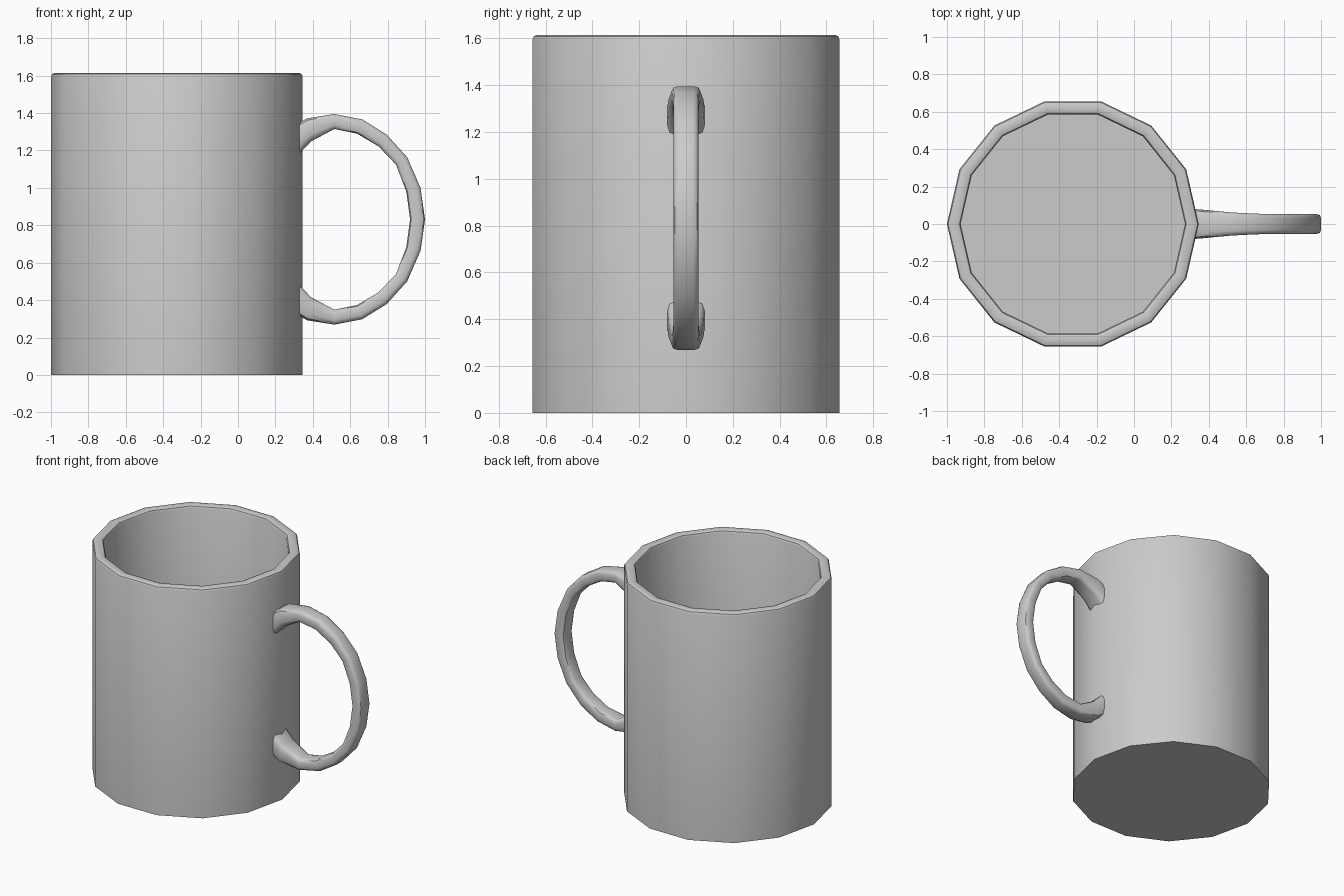
import bpy, bmesh
from math import sin, cos, pi

if "Cube" in bpy.data.objects:
    bpy.data.objects.remove(bpy.data.objects["Cube"])

CX, SIDES, MID_Z = -0.327, 14, 0.832


def finish(name, bm, angle):
    bmesh.ops.recalc_face_normals(bm, faces=bm.faces)
    mesh = bpy.data.meshes.new(name)
    bm.to_mesh(mesh)
    bm.free()
    ob = bpy.data.objects.new(name, mesh)
    bpy.context.collection.objects.link(ob)
    bpy.ops.object.select_all(action='DESELECT')
    ob.select_set(True)
    bpy.context.view_layer.objects.active = ob
    bpy.ops.object.shade_smooth_by_angle(angle=angle)
    return ob


def skin(bm, rings):
    # bridge successive vertex rings and cap both ends
    loops = [[bm.verts.new(p) for p in ring] for ring in rings]
    n = len(loops[0])
    for a, b in zip(loops, loops[1:]):
        for i in range(n):
            j = (i + 1) % n
            bm.faces.new((a[i], a[j], b[j], b[i]))
    bm.faces.new(loops[0])
    bm.faces.new(loops[-1])


# Mug body: hollow 14-sided cup with a softened rim
profile = [(0.673, 0), (0.673, 1.595), (0.667, 1.609), (0.653, 1.615),
           (0.62, 1.615), (0.606, 1.609), (0.6, 1.595), (0.6, 0.08)]
bm = bmesh.new()
skin(bm, [[(CX + r * cos(2 * pi * k / SIDES), r * sin(2 * pi * k / SIDES), z)
           for k in range(SIDES)] for r, z in profile])
finish("mug_body", bm, pi / 5)

# Handle: outer x, z, inner x, z, half width for the upper half
upper = [(0.315, 1.34, 0.315, 1.17, 0.08),
         (0.335, 1.352, 0.335, 1.19, 0.079),
         (0.37, 1.372, 0.39, 1.248, 0.075),
         (0.515, 1.395, 0.515, 1.315, 0.062),
         (0.665, 1.366, 0.637, 1.29, 0.055),
         (0.795, 1.285, 0.752, 1.222, 0.053),
         (0.905, 1.163, 0.845, 1.124, 0.053),
         (0.976, 1.0, 0.9, 0.98, 0.053),
         (1.0, MID_Z, 0.92, MID_Z, 0.053)]
lower = [(a, 2 * MID_Z - b, c, 2 * MID_Z - d, w) for a, b, c, d, w in upper[-2::-1]]

# Chamfered section: (fraction of thickness, fraction of half width)
section = [(0, -0.6), (0.08, -0.88), (0.28, -1), (0.72, -1), (0.92, -0.88), (1, -0.6)]
section += [(t, -s) for t, s in reversed(section)]
bm = bmesh.new()
skin(bm, [[(ox + (ix - ox) * t, w * s, oz + (iz - oz) * t) for t, s in section]
          for ox, oz, ix, iz, w in upper + lower])
finish("handle", bm, pi / 4)
